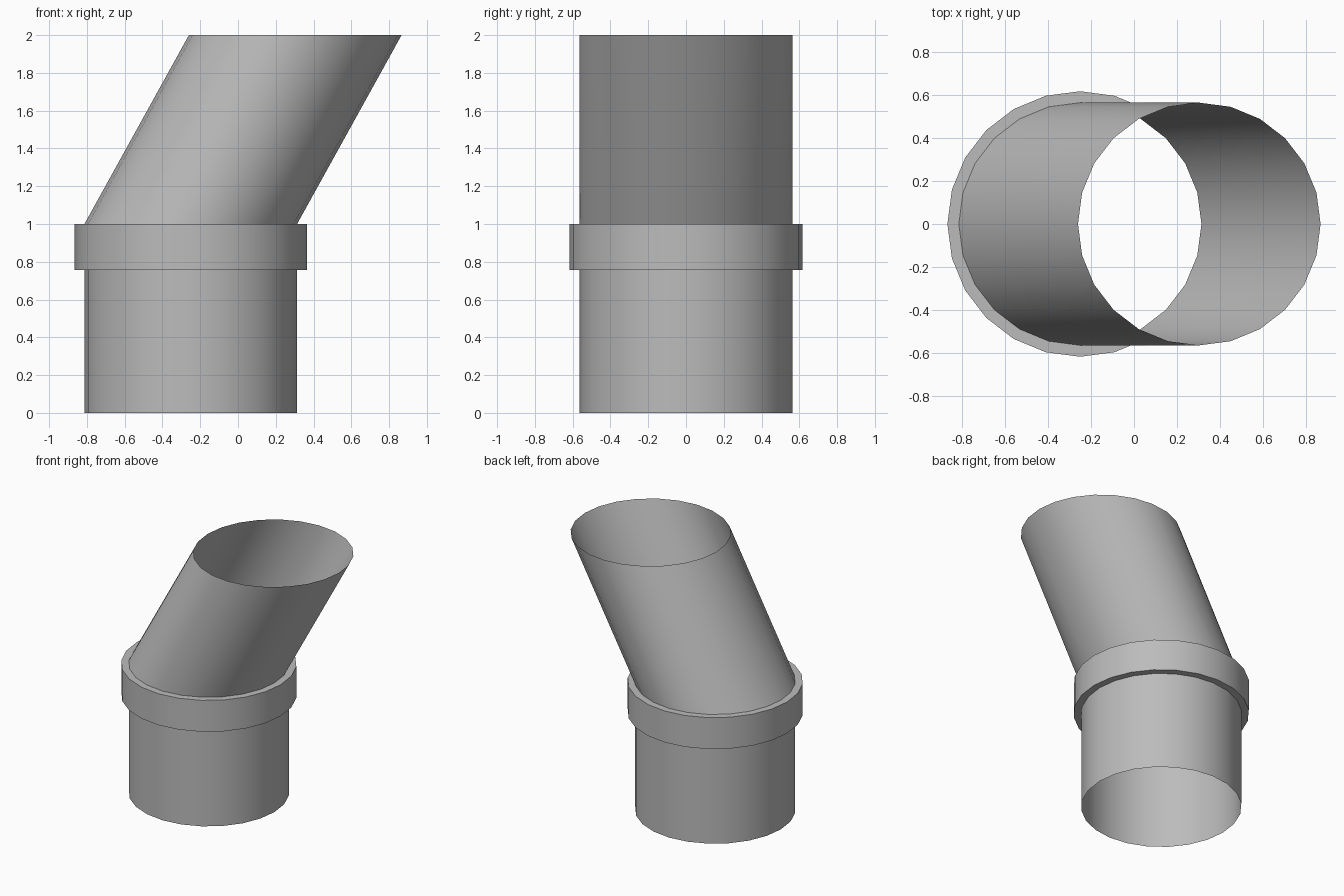
import bpy
import bmesh
from math import cos, sin, tau, radians

if "Cube" in bpy.data.objects:
    bpy.data.objects.remove(bpy.data.objects["Cube"], do_unlink=True)

SIDES = 24
PIPE_R, COLLAR_R = 0.563, 0.616
BASE_X, TOP_X = -0.25, 0.303
COLLAR_Z, BEND_Z, TOP_Z = 0.757, 1.0, 2.0

grey = bpy.data.materials.new("pipe_grey")
grey.use_nodes = True
colour = (0.5, 0.5, 0.5, 1)
grey.diffuse_color = colour
grey.node_tree.nodes["Principled BSDF"].inputs["Base Color"].default_value = colour


def open_tube(name, rings):
    """Skin a list of (centre x, z, radius) rings, leaving both ends open."""
    bm = bmesh.new()
    loops = []
    for cx, z, r in rings:
        loops.append([bm.verts.new((cx + r * cos(tau * i / SIDES),
                                    r * sin(tau * i / SIDES), z))
                      for i in range(SIDES)])
    for low, high in zip(loops, loops[1:]):
        for i in range(SIDES):
            j = (i + 1) % SIDES
            bm.faces.new((low[i], low[j], high[j], high[i]))
    mesh = bpy.data.meshes.new(name)
    bm.to_mesh(mesh)
    bm.free()
    mesh.materials.append(grey)
    obj = bpy.data.objects.new(name, mesh)
    bpy.context.collection.objects.link(obj)
    bpy.ops.object.select_all(action="DESELECT")
    obj.select_set(True)
    bpy.context.view_layer.objects.active = obj
    bpy.ops.object.shade_smooth_by_angle(angle=radians(30))


# Upright pipe
open_tube("lower_pipe", [(BASE_X, 0, PIPE_R), (BASE_X, COLLAR_Z, PIPE_R)])

# Stepped collar with flat lips above and below
open_tube("collar", [(BASE_X, COLLAR_Z, PIPE_R), (BASE_X, COLLAR_Z, COLLAR_R),
                     (BASE_X, BEND_Z, COLLAR_R), (BASE_X, BEND_Z, PIPE_R)])

# Slanted pipe with a level open mouth
open_tube("angled_pipe", [(BASE_X, BEND_Z, PIPE_R), (TOP_X, TOP_Z, PIPE_R)])
